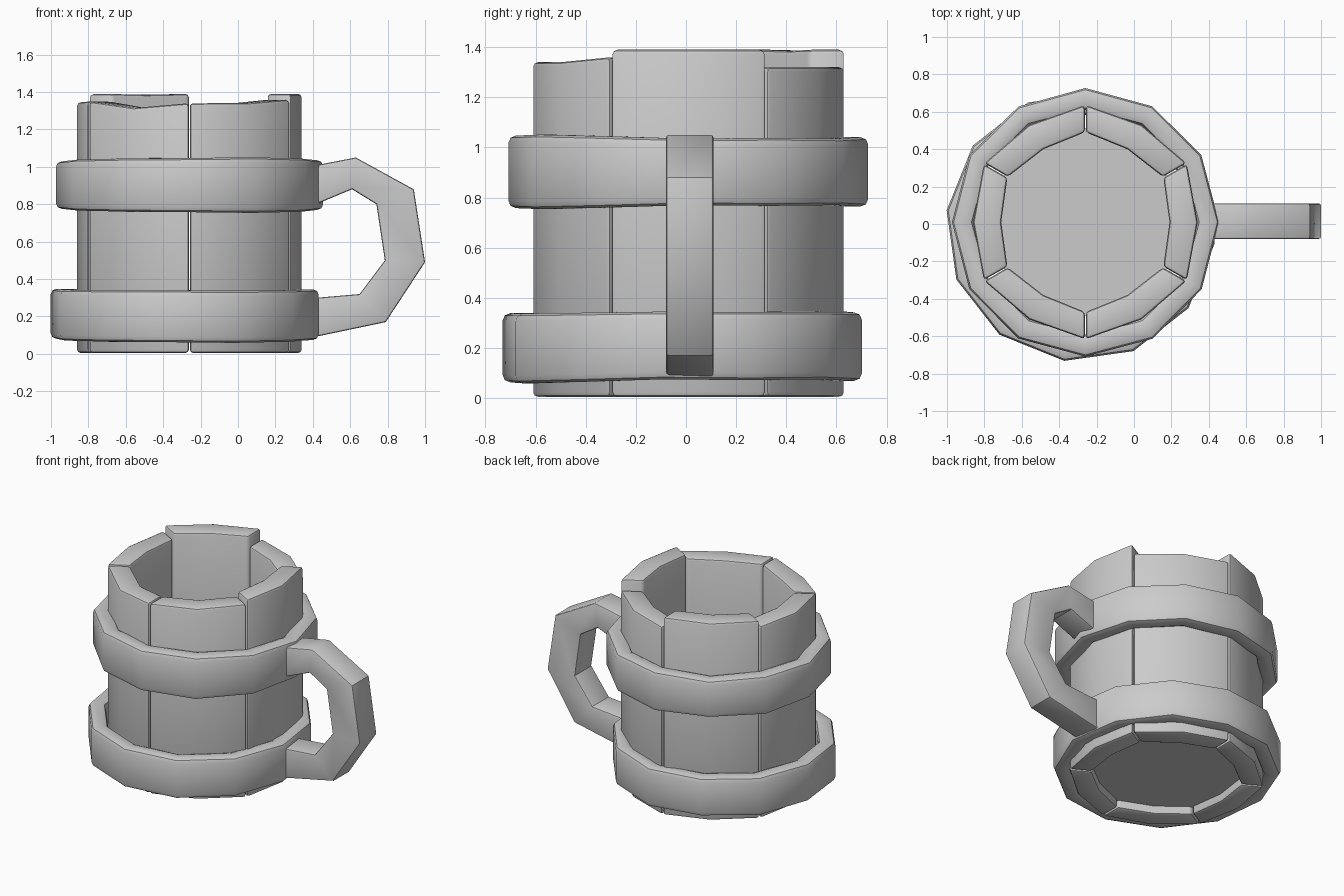
import bpy, bmesh
from math import sin, cos, radians

if "Cube" in bpy.data.objects:
    bpy.data.objects.remove(bpy.data.objects["Cube"])

CX, CY = -0.26, 0.01


def loft(name, sections, closed, bevel):
    """Skin four-cornered sections into a bar or ring, then round its long edges."""
    bm = bmesh.new()
    rows = [[bm.verts.new(p) for p in s] for s in sections]
    n = len(rows)
    for i in range(n if closed else n - 1):
        a, b = rows[i], rows[(i + 1) % n]
        for k in range(4):
            bm.faces.new((a[k], a[(k + 1) % 4], b[(k + 1) % 4], b[k]))
    if not closed:
        bm.faces.new(rows[0])
        bm.faces.new(rows[-1])
    bmesh.ops.recalc_face_normals(bm, faces=bm.faces)
    sharp = [e for e in bm.edges if e.calc_face_angle(0) > radians(65)]
    bmesh.ops.bevel(bm, geom=sharp, offset=bevel, segments=2, profile=0.5,
                    affect='EDGES', clamp_overlap=True)
    bmesh.ops.recalc_face_normals(bm, faces=bm.faces)
    return finish(name, bm)


def finish(name, bm):
    me = bpy.data.meshes.new(name)
    bm.to_mesh(me)
    bm.free()
    me.polygons.foreach_set("use_smooth", [True] * len(me.polygons))
    me.set_sharp_from_angle(angle=radians(40))
    ob = bpy.data.objects.new(name, me)
    bpy.context.collection.objects.link(ob)
    return ob


def section(cx, cy, ang, r_in, r_out, z0, z1):
    c, s = cos(radians(ang)), sin(radians(ang))
    return [(cx + r * c, cy + r * s, z)
            for r, z in ((r_in, z0), (r_out, z0), (r_out, z1), (r_in, z1))]


# Staves: six bent planks with uneven tops
tops = [(1.39, 1.39, 1.39), (1.32, 1.32, 1.32), (1.39, 1.385, 1.39),
        (1.35, 1.345, 1.35), (1.35, 1.315, 1.34), (1.34, 1.34, 1.36)]
for i, top in enumerate(tops):
    loft(f"stave_{i + 1}",
         [section(CX, CY, i * 60 + da, ri, ro, 0.005, z)
          for da, ri, ro, z in zip((-29.7, 0, 29.7), (0.48, 0.45, 0.48),
                                   (0.625, 0.60, 0.625), top)],
         False, 0.018)

# Hoops: slightly uneven twelve-sided bands
wob = (0, 0.003, 0, 0.006, -0.003, 0.004, -0.006, 0.004, 0.01, 0.012, 0.016, 0.01)
loft("upper_hoop", [section(CX, CY, i * 30, 0.60, 0.715 + 0.3 * wob[i],
                            0.77 - wob[i], 1.035 + wob[i])
                    for i in range(12)], True, 0.03)
loft("lower_hoop", [section(-0.285, -0.015, i * 30 - 7, 0.61, 0.722,
                            0.075 - wob[i], 0.345 - 0.5 * wob[i])
                    for i in range(12)], True, 0.03)

# Handle: square bar bent between the hoops
outer = [(0.37, 1.0), (0.63, 1.05), (0.94, 0.88), (1.0, 0.49), (0.79, 0.17), (0.36, 0.08)]
inner = [(0.37, 0.78), (0.61, 0.88), (0.74, 0.80), (0.785, 0.50), (0.65, 0.32), (0.36, 0.295)]
loft("handle", [[(a, -0.08, b), (a, 0.11, b), (c, 0.11, d), (c, -0.08, d)]
                for (a, b), (c, d) in zip(outer, inner)], False, 0.012)

# Floor disc inside the staves
bm = bmesh.new()
bm.faces.new([bm.verts.new((CX + 0.5 * cos(radians(a)), CY + 0.5 * sin(radians(a)), 0.06))
              for a in range(0, 360, 30)])
finish("floor", bm)
